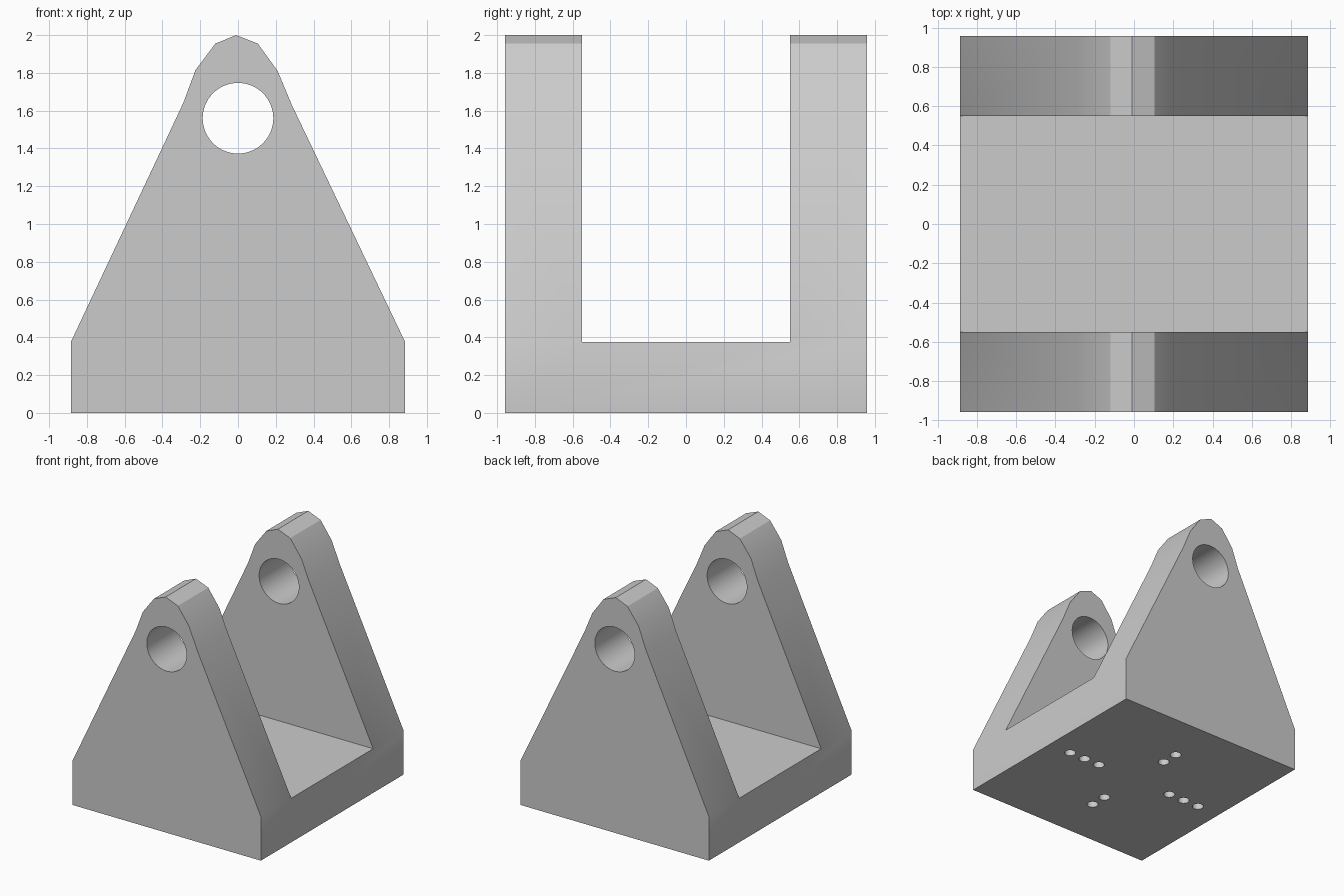
import bpy, bmesh, math
from mathutils import Matrix

cube = bpy.data.objects.get("Cube")
if cube:
    bpy.data.objects.remove(cube, do_unlink=True)

HALF_DEPTH, GAP, FLOOR = 0.957, 0.55, 0.375

grey = bpy.data.materials.new("plain grey")
grey.use_nodes = True
colour = (0.6, 0.6, 0.6, 1)
grey.diffuse_color = colour
grey.node_tree.nodes["Principled BSDF"].inputs["Base Color"].default_value = colour


def make_object(name, bm):
    bmesh.ops.recalc_face_normals(bm, faces=bm.faces)
    mesh = bpy.data.meshes.new(name)
    bm.to_mesh(mesh)
    bm.free()
    mesh.materials.append(grey)
    obj = bpy.data.objects.new(name, mesh)
    bpy.context.collection.objects.link(obj)
    return obj


def cylinder(name, radius, depth, matrix, segments):
    bm = bmesh.new()
    bmesh.ops.create_cone(bm, cap_ends=True, segments=segments, radius1=radius,
                          radius2=radius, depth=depth, matrix=matrix)
    return make_object(name, bm)


# Bracket body: side profile pulled from front to back
profile = [(-0.885, 0), (0.885, 0), (0.885, FLOOR), (0.285, 1.63), (0.21, 1.81),
           (0.105, 1.955), (-0.01, 2), (-0.12, 1.955), (-0.225, 1.815),
           (-0.29, 1.64), (-0.885, FLOOR)]
bm = bmesh.new()
face = bm.faces.new([bm.verts.new((x, -HALF_DEPTH, z)) for x, z in profile])
pulled = bmesh.ops.extrude_face_region(bm, geom=[face])["geom"]
bmesh.ops.translate(bm, vec=(0, 2 * HALF_DEPTH, 0),
                    verts=[v for v in pulled if isinstance(v, bmesh.types.BMVert)])
bracket = make_object("clevis_bracket", bm)

# Gap between the two lugs
bm = bmesh.new()
bmesh.ops.create_cube(bm, size=2, matrix=Matrix.Translation((0, 0, FLOOR + 1))
                      @ Matrix.Diagonal((1.2, GAP, 1, 1)))
cutters = [make_object("gap_cutter", bm)]

# Pin hole through both lugs
cutters.append(cylinder("pin_hole_cutter", 0.187, 3, Matrix.Translation((0, 0, 1.56))
                        @ Matrix.Rotation(math.pi / 2, 4, 'X'), 64))

# Blind screw holes in the underside, in rows along each axis
for sign in (-1, 1):
    spots = [(sign * d, 0) for d in (0.37, 0.52, 0.67)]
    spots += [(0, sign * d) for d in (0.37, 0.52)]
    for x, y in spots:
        cutters.append(cylinder("screw_hole_cutter", 0.045, 0.4,
                                Matrix.Translation((x, y, 0)), 24))

for cutter in cutters:
    cutter.hide_render = True
    cut = bracket.modifiers.new(cutter.name, 'BOOLEAN')
    cut.operation = 'DIFFERENCE'
    cut.solver = 'EXACT'
    cut.object = cutter

# Apply the cuts, drop the cutters and smooth the curved walls
bpy.ops.object.select_all(action='DESELECT')
bpy.context.view_layer.objects.active = bracket
bracket.select_set(True)
for cut in list(bracket.modifiers):
    bpy.ops.object.modifier_apply(modifier=cut.name)
for cutter in cutters:
    bpy.data.objects.remove(cutter, do_unlink=True)
bpy.ops.object.shade_smooth_by_angle(angle=math.radians(30))
